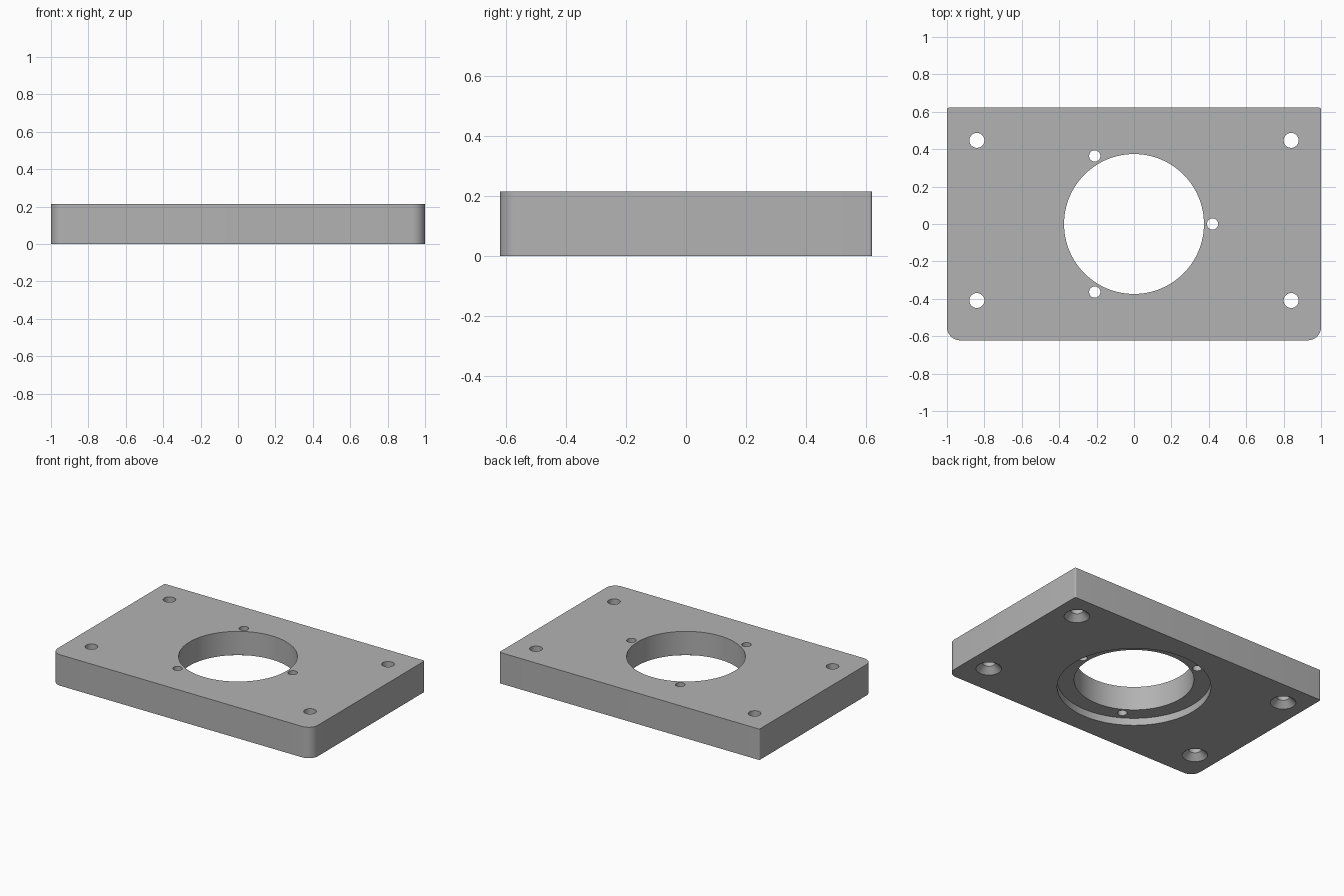
import bpy, bmesh
from math import cos, sin, pi, radians

cube = bpy.data.objects.get("Cube")
if cube:
    bpy.data.objects.remove(cube, do_unlink=True)

HALF_X, HALF_Y, THICK = 1.0, 0.622, 0.215

grey = bpy.data.materials.new("machined_grey")
grey.use_nodes = True
colour = (0.45, 0.45, 0.45, 1)
grey.diffuse_color = colour
grey.node_tree.nodes["Principled BSDF"].inputs["Base Color"].default_value = colour


def make_object(name, bm):
    bmesh.ops.recalc_face_normals(bm, faces=bm.faces)
    mesh = bpy.data.meshes.new(name)
    bm.to_mesh(mesh)
    bm.free()
    mesh.materials.append(grey)
    obj = bpy.data.objects.new(name, mesh)
    bpy.context.collection.objects.link(obj)
    return obj


def turned(name, profile, x, y, sides):
    """Solid of revolution from (radius, z) pairs, capped at both ends."""
    bm = bmesh.new()
    rings = [[bm.verts.new((x + r * cos(2 * pi * i / sides),
                            y + r * sin(2 * pi * i / sides), z))
              for i in range(sides)] for r, z in profile]
    for low, high in zip(rings, rings[1:]):
        for i in range(sides):
            j = (i + 1) % sides
            bm.faces.new((low[i], low[j], high[j], high[i]))
    bm.faces.new(rings[0])
    bm.faces.new(rings[-1])
    return make_object(name, bm)


# Plate: front corners generously rounded, back corners barely eased
bm = bmesh.new()
outline = []
corners = [(1, 1, 0.01, 0), (-1, 1, 0.01, 90), (-1, -1, 0.07, 180), (1, -1, 0.07, 270)]
for sx, sy, radius, start in corners:
    for i in range(9):
        a = radians(start + 90 * i / 8)
        outline.append(bm.verts.new((sx * (HALF_X - radius) + radius * cos(a),
                                     sy * (HALF_Y - radius) + radius * sin(a), 0)))
base = bm.faces.new(outline)
top = bmesh.ops.extrude_face_region(bm, geom=[base])["geom"]
bmesh.ops.translate(bm, vec=(0, 0, THICK),
                    verts=[v for v in top if isinstance(v, bmesh.types.BMVert)])
plate = make_object("mounting_plate", bm)

# Central bore with a shallow recess underneath
cutters = [turned("bore_cutter",
                  [(0.48, -0.1), (0.48, 0.05), (0.374, 0.05), (0.374, 0.4)], 0, 0, 96)]

# Three small screw holes around the bore
for k in range(3):
    a = 2 * pi * k / 3
    cutters.append(turned("screw_hole_cutter", [(0.03, -0.1), (0.03, 0.4)],
                          0.42 * cos(a), 0.42 * sin(a), 32))

# Four corner holes, countersunk from below
for x in (-0.84, 0.84):
    for y in (-0.409, 0.447):
        cutters.append(turned("corner_hole_cutter",
                              [(0.09, -0.01), (0.04, 0.04), (0.04, 0.4)], x, y, 40))

# Cut every hole, then discard the cutters
bpy.context.view_layer.objects.active = plate
plate.select_set(True)
for cutter in cutters:
    cutter.hide_render = True
    mod = plate.modifiers.new("hole", "BOOLEAN")
    mod.operation = "DIFFERENCE"
    mod.solver = "EXACT"
    mod.object = cutter
    bpy.ops.object.modifier_apply(modifier=mod.name)
    bpy.data.objects.remove(cutter, do_unlink=True)

bpy.ops.object.shade_smooth_by_angle(angle=radians(30))
